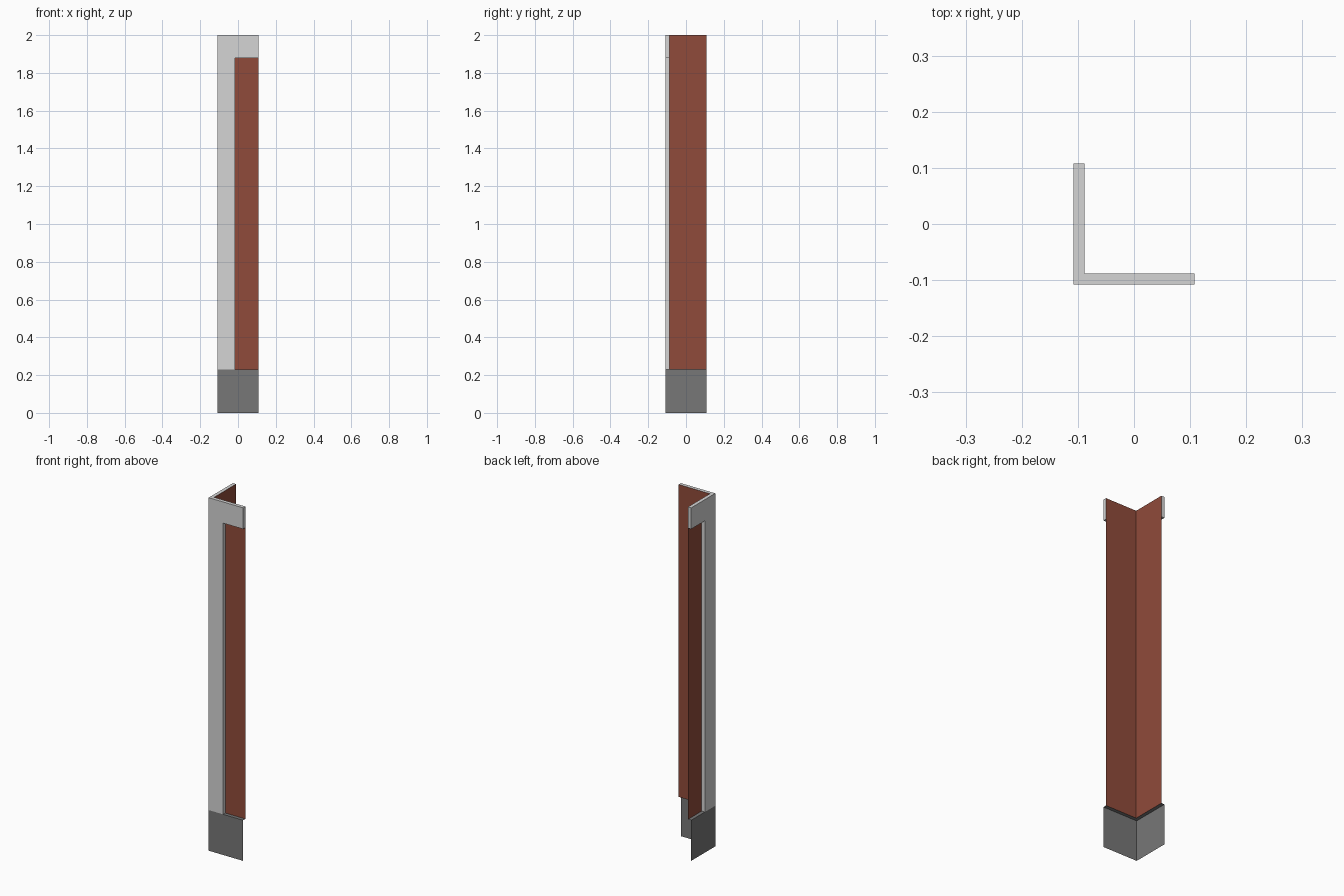
import bpy
import bmesh
from mathutils import Vector

cube = bpy.data.objects.get("Cube")
if cube:
    bpy.data.objects.remove(cube, do_unlink=True)

OUT, IN, END = -0.108, -0.088, 0.108   # outer face, inner face, free ends
POST_X, POST_Y = -0.017, -0.015        # where the corner post stops on each wing
BASE, LINTEL, TOP = 0.23, 1.88, 2.0


def material(name, color):
    m = bpy.data.materials.new(name)
    m.use_nodes = True
    m.diffuse_color = (*color, 1)
    m.node_tree.nodes["Principled BSDF"].inputs["Base Color"].default_value = (*color, 1)
    return m


trim = material("light grey trim", (0.66, 0.66, 0.66))
stone = material("dark grey base", (0.185, 0.185, 0.185))
red = material("brick red", (0.28, 0.07, 0.043))


def finish(name, bm, mat):
    mesh = bpy.data.meshes.new(name)
    bm.to_mesh(mesh)
    bm.free()
    mesh.materials.append(mat)
    obj = bpy.data.objects.new(name, mesh)
    bpy.context.collection.objects.link(obj)


def prism(name, outline, z0, z1, mat, drop=()):
    """Extrude an outline upward, leaving out the faces that look along drop."""
    bm = bmesh.new()
    face = bm.faces.new([bm.verts.new((x, y, z0)) for x, y in outline])
    ext = bmesh.ops.extrude_face_region(bm, geom=[face], use_keep_orig=True)
    top = [v for v in ext["geom"] if isinstance(v, bmesh.types.BMVert)]
    bmesh.ops.translate(bm, verts=top, vec=(0, 0, z1 - z0))
    bmesh.ops.recalc_face_normals(bm, faces=bm.faces)
    hidden = [f for f in bm.faces
              if any(f.normal.dot(Vector(d)) > 0.9 and on_plane(f, d) for d in drop)]
    bmesh.ops.delete(bm, geom=hidden, context="FACES")
    finish(name, bm, mat)


def on_plane(face, d):
    """Side faces are dropped only where the wall sheet already covers them."""
    c = face.calc_center_median()
    return bool(d[2]) or abs(c.x * d[0] + c.y * d[1] - IN) < 0.001


def sheet(name, path, z0, z1, mat):
    """Thin wall that follows a path."""
    bm = bmesh.new()
    rows = [[bm.verts.new((x, y, z)) for x, y in path] for z in (z0, z1)]
    for i in range(len(path) - 1):
        bm.faces.new((rows[0][i], rows[0][i + 1], rows[1][i + 1], rows[1][i]))
    finish(name, bm, mat)


def angle(x, y):
    """L-shaped outline with wings reaching x and y."""
    return [(OUT, OUT), (x, OUT), (x, IN), (IN, IN), (IN, y), (OUT, y)]


# Brick wall and base skirt
sheet("wall_panel", [(IN, END), (IN, IN), (END, IN)], BASE, TOP, red)
sheet("base_skirt", [(OUT, END), (OUT, OUT), (END, OUT)], 0, BASE, stone)

# Ledge on top of the base
bm = bmesh.new()
bm.faces.new([bm.verts.new((x, y, BASE)) for x, y in angle(END, END)])
finish("base_ledge", bm, stone)

# Corner post and the two lintels
inner = [(1, 0, 0), (0, 1, 0)]
prism("corner_post", angle(POST_X, POST_Y), BASE, TOP, trim, inner + [(0, 0, -1)])
prism("front_lintel", [(POST_X, OUT), (END, OUT), (END, IN), (POST_X, IN)],
      LINTEL, TOP, trim, inner)
prism("side_lintel", [(OUT, POST_Y), (IN, POST_Y), (IN, END), (OUT, END)],
      LINTEL, TOP, trim, inner)
